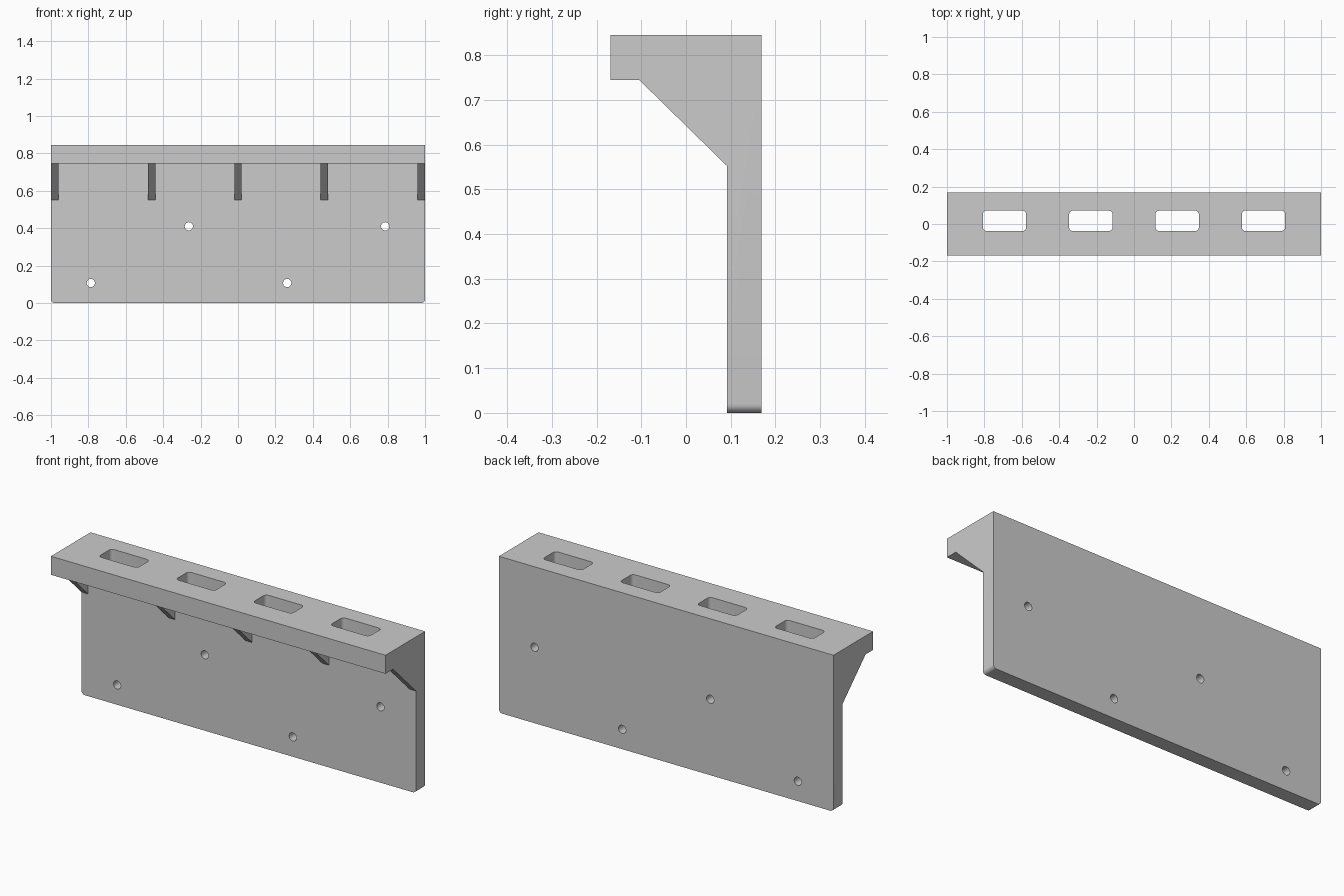
import bpy, bmesh, math
from mathutils import Vector

if "Cube" in bpy.data.objects:
    bpy.data.objects.remove(bpy.data.objects["Cube"])


def prism(name, points, depth):
    """Extrude a closed outline along the depth vector."""
    bm = bmesh.new()
    face = bm.faces.new([bm.verts.new(p) for p in points])
    ext = bmesh.ops.extrude_face_region(bm, geom=[face], use_keep_orig=True)
    verts = [v for v in ext["geom"] if isinstance(v, bmesh.types.BMVert)]
    bmesh.ops.translate(bm, verts=verts, vec=Vector(depth))
    bmesh.ops.recalc_face_normals(bm, faces=bm.faces)
    mesh = bpy.data.meshes.new(name)
    bm.to_mesh(mesh)
    bm.free()
    ob = bpy.data.objects.new(name, mesh)
    bpy.context.collection.objects.link(ob)
    return ob


def rounded_rect(cx, cy, w, h, r, seg=6):
    pts = []
    for i, (sx, sy) in enumerate([(1, 1), (-1, 1), (-1, -1), (1, -1)]):
        for k in range(seg + 1):
            a = math.pi / 2 * (i + k / seg)
            pts.append((cx + sx * (w / 2 - r) + r * math.cos(a),
                        cy + sy * (h / 2 - r) + r * math.sin(a)))
    return pts


def combine(target, tool, operation):
    mod = target.modifiers.new(operation, 'BOOLEAN')
    mod.operation, mod.solver, mod.object = operation, 'EXACT', tool
    bpy.context.view_layer.objects.active = target
    bpy.ops.object.modifier_apply(modifier=mod.name)
    bpy.data.objects.remove(tool, do_unlink=True)


# Back plate and top shelf as one L-shaped extrusion
Y0, Y1, YP = -0.169, 0.169, 0.092
TOP, SHELF = 0.845, 0.745
profile = [(Y0, TOP), (Y0, SHELF), (YP, SHELF), (YP, 0), (Y1, 0), (Y1, TOP)]
bracket = prism("wall_bracket", [(-1, y, z) for y, z in profile], (2, 0, 0))

# Rounded lower corners of the plate
bm = bmesh.new()
bm.from_mesh(bracket.data)
corners = [e for e in bm.edges
           if all(abs(v.co.z) < 1e-5 for v in e.verts)
           and abs(e.verts[0].co.x - e.verts[1].co.x) < 1e-5]
bmesh.ops.bevel(bm, geom=corners, offset=0.02, segments=6, profile=0.5,
                affect='EDGES')
bm.to_mesh(bracket.data)
bm.free()

# Diagonal support ribs, sunk slightly into the plate and shelf
RIB = 0.04
rib_profile = [(-0.105, SHELF), (YP, 0.552), (YP + 0.03, 0.552),
               (YP + 0.03, SHELF + 0.03), (-0.105, SHELF + 0.03)]
for left in (-1, -0.46 - RIB / 2, -RIB / 2, 0.46 - RIB / 2, 1 - RIB):
    rib = prism("rib", [(left, y, z) for y, z in rib_profile], (RIB, 0, 0))
    combine(bracket, rib, 'UNION')

# Rounded slots through the shelf
for i in range(4):
    outline = rounded_rect(0.4615 * (i - 1.5), 0.017, 0.232, 0.109, 0.02)
    slot = prism("slot_cutter", [(x, y, 0.65) for x, y in outline], (0, 0, 0.3))
    combine(bracket, slot, 'DIFFERENCE')

# Staggered screw holes through the plate
for cx, cz in [(-0.787, 0.107), (-0.263, 0.41), (0.263, 0.107), (0.787, 0.41)]:
    ring = [(cx + 0.022 * math.cos(math.tau * k / 32), 0.0,
             cz + 0.022 * math.sin(math.tau * k / 32)) for k in range(32)]
    combine(bracket, prism("hole_cutter", ring, (0, 0.3, 0)), 'DIFFERENCE')

bpy.ops.object.select_all(action='DESELECT')
bracket.select_set(True)
bpy.context.view_layer.objects.active = bracket
bpy.ops.object.shade_smooth_by_angle(angle=math.radians(30))
